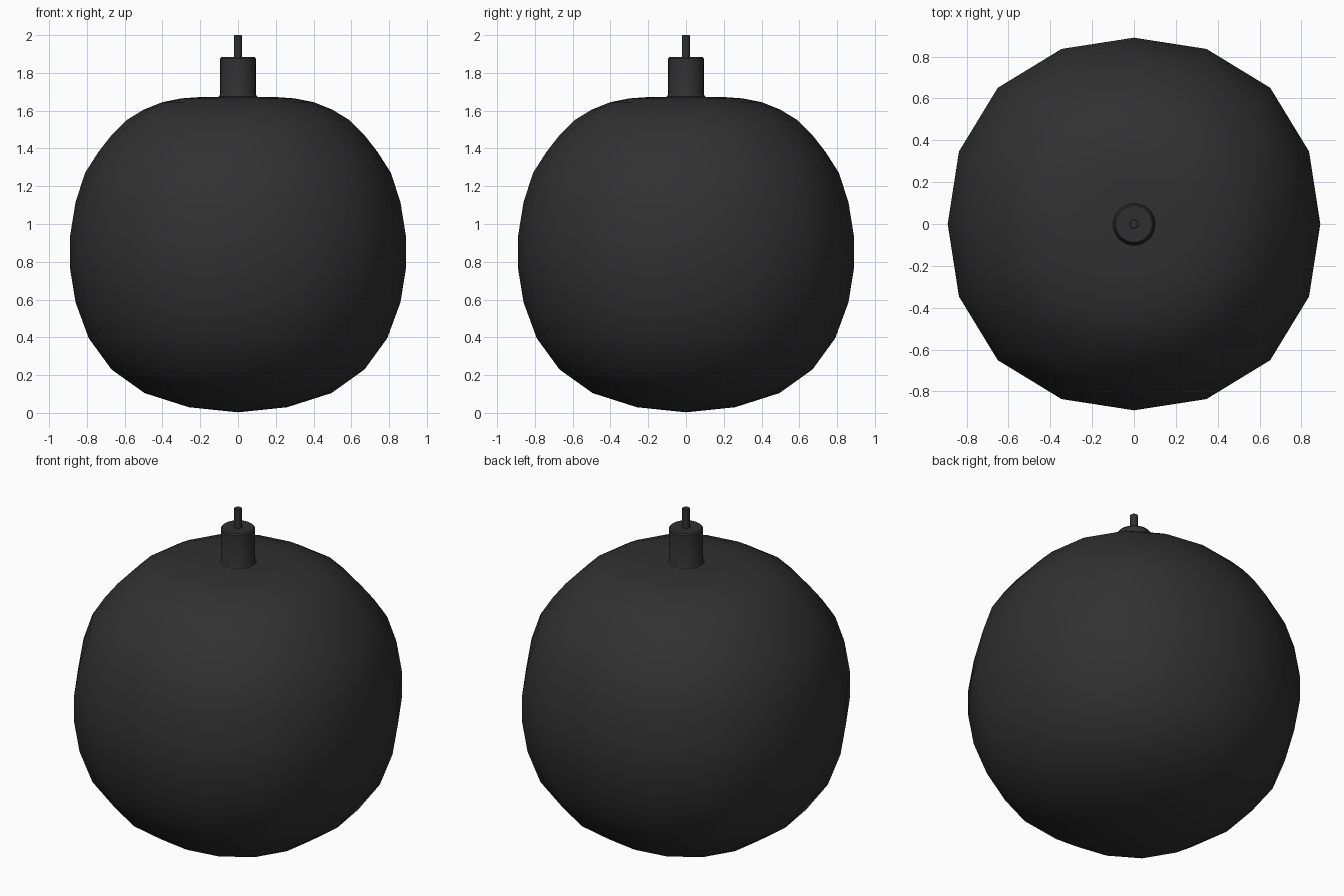
import bpy, math

if "Cube" in bpy.data.objects:
    bpy.data.objects.remove(bpy.data.objects["Cube"])

mat = bpy.data.materials.new("charcoal black")
mat.diffuse_color = (0.03, 0.03, 0.03, 1)
mat.use_nodes = True
mat.node_tree.nodes["Principled BSDF"].inputs["Base Color"].default_value = mat.diffuse_color

def lathe(name, profile, sides, square=0.0, angle=40):
    """Spin (radius, z) points about z; 'square' swells the diagonals a little."""
    verts, faces, rings = [], [], []
    for r, z in profile:
        if r == 0:
            rings.append([len(verts)] * sides)
            verts.append((0, 0, z))
            continue
        rings.append(list(range(len(verts), len(verts) + sides)))
        for i in range(sides):
            a = 2 * math.pi * i / sides
            k = r * (1 + square * (1 - math.cos(4 * a)))
            verts.append((k * math.cos(a), k * math.sin(a), z))
    for lo, hi in zip(rings, rings[1:]):
        for i in range(sides):
            j = (i + 1) % sides
            quad = [lo[i], lo[j], hi[j], hi[i]]
            faces.append(list(dict.fromkeys(quad)))
    me = bpy.data.meshes.new(name)
    me.from_pydata(verts, [], faces)
    me.materials.append(mat)
    me.update()
    ob = bpy.data.objects.new(name, me)
    bpy.context.collection.objects.link(ob)
    bpy.ops.object.select_all(action='DESELECT')
    ob.select_set(True)
    bpy.context.view_layer.objects.active = ob
    bpy.ops.object.shade_smooth_by_angle(angle=math.radians(angle))
    return ob

# Round body, flattened at the top
lathe("round_body", [
    (0, 0.003), (0.26, 0.03), (0.495, 0.105), (0.67, 0.23), (0.79, 0.395),
    (0.86, 0.585), (0.89, 0.77), (0.89, 0.93), (0.86, 1.115), (0.81, 1.27),
    (0.74, 1.38), (0.67, 1.47), (0.59, 1.55), (0.5, 1.605), (0.4, 1.645),
    (0.3, 1.665), (0.2, 1.672), (0, 1.672)], 16, 0.017, 60)

# Neck with a small fillet at its foot and a bevelled rim
lathe("neck", [(0.115, 1.668), (0.1, 1.675), (0.094, 1.69), (0.094, 1.877),
               (0.087, 1.885), (0, 1.885)], 32)

# Fuse rod
lathe("fuse", [(0.022, 1.88), (0.022, 1.997), (0.019, 2.0), (0, 2.0)], 16)
